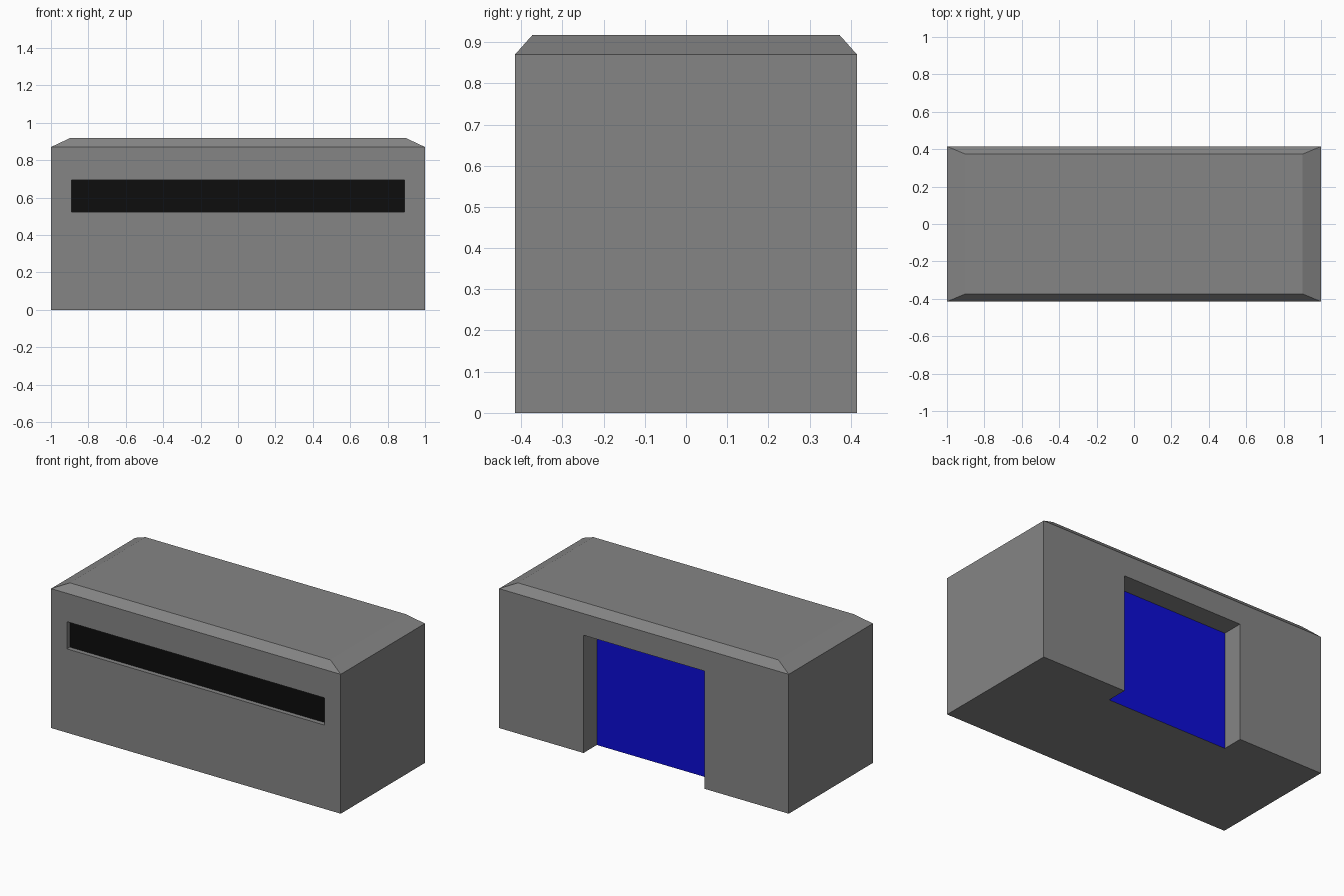
import bpy, bmesh

if "Cube" in bpy.data.objects:
    bpy.data.objects.remove(bpy.data.objects["Cube"])


def material(name, rgb):
    m = bpy.data.materials.new(name)
    m.diffuse_color = (*rgb, 1.0)
    m.use_nodes = True
    m.node_tree.nodes["Principled BSDF"].inputs["Base Color"].default_value = m.diffuse_color
    return m


def add_object(name, bm):
    bmesh.ops.recalc_face_normals(bm, faces=bm.faces)
    mesh = bpy.data.meshes.new(name)
    bm.to_mesh(mesh)
    bm.free()
    obj = bpy.data.objects.new(name, mesh)
    bpy.context.collection.objects.link(obj)
    return obj


def box(name, lo, hi):
    bm = bmesh.new()
    bmesh.ops.create_cube(bm, size=1)
    for v in bm.verts:
        v.co = [hi[i] if v.co[i] > 0 else lo[i] for i in range(3)]
    return add_object(name, bm)


grey = material("concrete grey", (0.235, 0.235, 0.235))
black = material("slot black", (0.004, 0.004, 0.004))
blue = material("door blue", (0.004, 0.004, 0.68))

# Bunker body: rectangular rings, the last one drawn in for the chamfered roof
bm = bmesh.new()
rings = []
for hx, hy, z in ((1, 0.415, 0), (1, 0.415, 0.87), (0.9, 0.373, 0.917)):
    rings.append([bm.verts.new((sx * hx, sy * hy, z))
                  for sx, sy in ((-1, -1), (1, -1), (1, 1), (-1, 1))])
bm.faces.new(rings[0])
bm.faces.new(rings[-1])
for a, b in zip(rings, rings[1:]):
    for i in range(4):
        j = (i + 1) % 4
        bm.faces.new((a[i], a[j], b[j], b[i]))
body = add_object("bunker_body", bm)
for m in (grey, black, blue):
    body.data.materials.append(m)

# Front viewing slot and rear doorway, cut into the body
cutters = (
    box("slot_cutter", (-0.891, -0.6, 0.523), (0.889, -0.386, 0.693)),
    box("door_cutter", (-0.417, 0.284, -0.2), (0.417, 0.6, 0.735)),
)
bpy.context.view_layer.objects.active = body
for cutter in cutters:
    cutter.hide_render = True
    mod = body.modifiers.new(cutter.name, 'BOOLEAN')
    mod.operation = 'DIFFERENCE'
    mod.solver = 'EXACT'
    mod.object = cutter
    bpy.ops.object.modifier_apply(modifier=mod.name)
for cutter in cutters:
    bpy.data.objects.remove(cutter, do_unlink=True)

# Colour the back walls of the recesses: slot black, door blue
for p in body.data.polygons:
    p.use_smooth = False
    p.material_index = 0
    if p.normal.y < -0.99 and p.center.y > -0.4:
        p.material_index = 1
    elif p.normal.y > 0.99 and p.center.y < 0.4:
        p.material_index = 2
